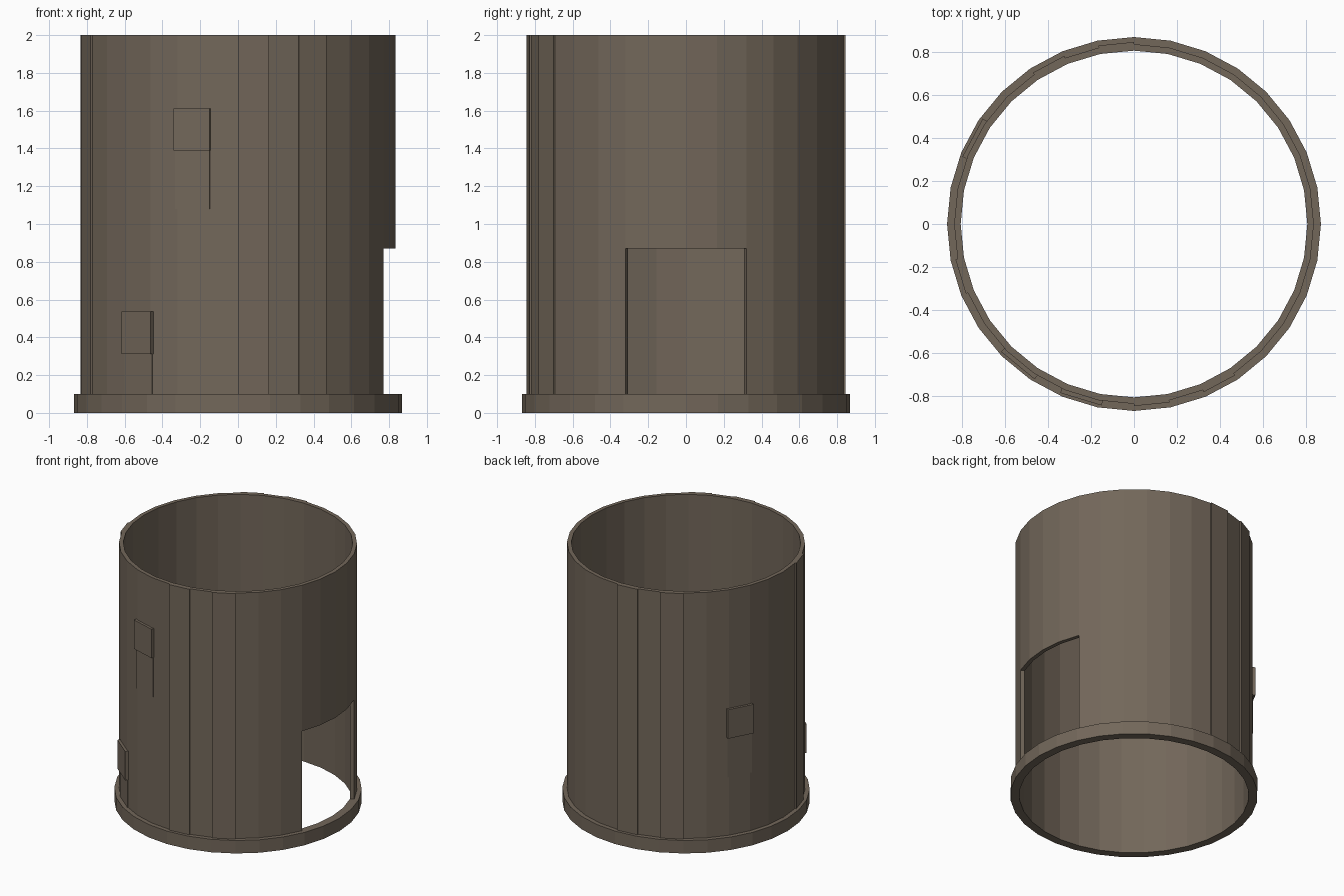
import bpy, bmesh, math
from mathutils import Matrix

if "Cube" in bpy.data.objects:
    bpy.data.objects.remove(bpy.data.objects["Cube"])

SIDES = 32
STEP = 2 * math.pi / SIDES

metal = bpy.data.materials.new("grey_brown_metal")
metal.diffuse_color = (0.17, 0.136, 0.102, 1)
metal.use_nodes = True
metal.node_tree.nodes["Principled BSDF"].inputs["Base Color"].default_value = metal.diffuse_color


def finish(bm, name):
    bmesh.ops.remove_doubles(bm, verts=bm.verts, dist=1e-5)
    bmesh.ops.recalc_face_normals(bm, faces=bm.faces)
    me = bpy.data.meshes.new(name)
    bm.to_mesh(me)
    bm.free()
    me.materials.append(metal)
    ob = bpy.data.objects.new(name, me)
    bpy.context.collection.objects.link(ob)
    return ob


def shell(name, r_in, r_out, levels, filled):
    """Thick faceted wall made of the cells (side, level) that filled() accepts."""
    bm = bmesh.new()
    rows = len(levels) - 1

    def has(i, j):
        return 0 <= j < rows and filled(i % SIDES, j)

    def p(r, i, j):
        a = i * STEP
        return bm.verts.new((r * math.cos(a), r * math.sin(a), levels[j]))

    def quad(*pts):
        bm.faces.new([p(*q) for q in pts])

    for i in range(SIDES):
        for j in range(rows):
            if not has(i, j):
                continue
            for r in (r_in, r_out):
                quad((r, i, j), (r, i + 1, j), (r, i + 1, j + 1), (r, i, j + 1))
            for dj in (0, 1):   # bottom and top rims
                if not has(i, j - 1 + 2 * dj):
                    k = j + dj
                    quad((r_in, i, k), (r_out, i, k), (r_out, i + 1, k), (r_in, i + 1, k))
            for di in (0, 1):   # end walls
                if not has(i - 1 + 2 * di, j):
                    k = i + di
                    quad((r_in, k, j), (r_out, k, j), (r_out, k, j + 1), (r_in, k, j + 1))
    return finish(bm, name)


def plate(name, side, r_out, width, z0, z1):
    """Flat plate lying on one facet of the wall."""
    bm = bmesh.new()
    r_in = 0.825
    size = Matrix.Diagonal((r_out - r_in, width, z1 - z0, 1))
    move = Matrix.Translation(((r_in + r_out) / 2, 0, (z0 + z1) / 2))
    turn = Matrix.Rotation((side + 0.5) * STEP, 4, 'Z')
    bmesh.ops.create_cube(bm, size=1, matrix=turn @ move @ size)
    return finish(bm, name)


# Base ring
shell("base_ring", 0.805, 0.868, [0, 0.1], lambda i, j: True)

# Tube wall with a doorway four facets wide on the +x side
shell("tube_wall", 0.805, 0.835, [0.1, 0.87, 2.0],
      lambda i, j: j == 1 or 2 <= i < SIDES - 2)

# Raised full-height strips, two at the front, two at the back, one at the left
for n, s in enumerate((24, 26, 8, 10, 17)):
    shell(f"raised_strip_{n + 1}", 0.835, 0.845, [0.1, 2.0],
          lambda i, j, s=s: i == s)

# Small square plates, each with a thin backing panel hanging below
for n, (s, z) in enumerate(((22, 1.5), (20, 0.425), (13, 0.97))):
    plate(f"square_plate_{n + 1}", s, 0.85, 0.2, z - 0.112, z + 0.112)
    plate(f"backing_panel_{n + 1}", s, 0.833, 0.19, max(z - 0.42, 0.05), z)
